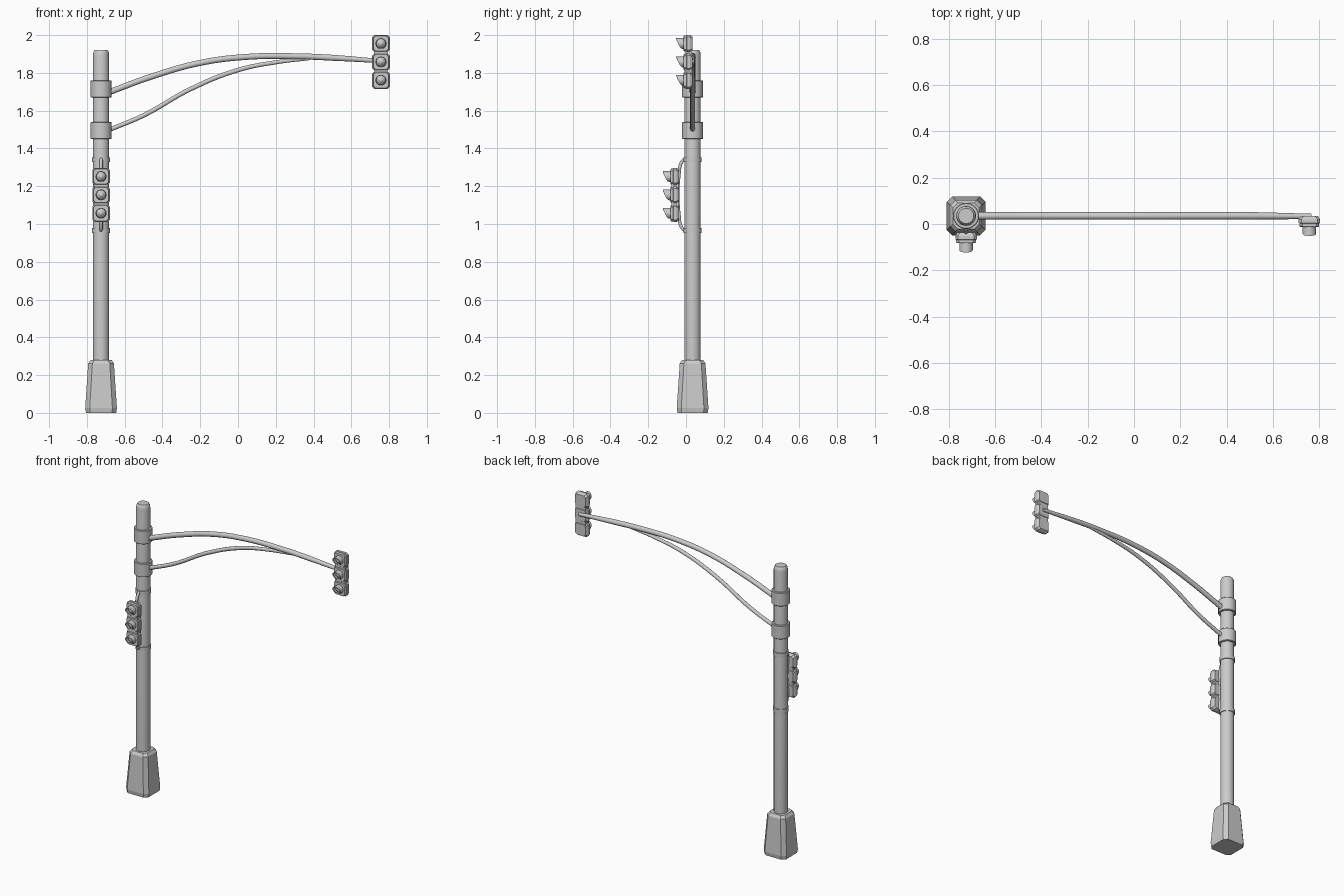
import bpy, bmesh, math

if "Cube" in bpy.data.objects:
    bpy.data.objects.remove(bpy.data.objects["Cube"])

PX, PY = -0.725, 0.035   # pole axis


def finish(name, bm, smooth=True, bevel=0):
    bmesh.ops.recalc_face_normals(bm, faces=bm.faces)
    me = bpy.data.meshes.new(name)
    bm.to_mesh(me)
    bm.free()
    ob = bpy.data.objects.new(name, me)
    bpy.context.collection.objects.link(ob)
    bpy.ops.object.select_all(action='DESELECT')
    ob.select_set(True)
    bpy.context.view_layer.objects.active = ob
    if bevel:
        m = ob.modifiers.new("bevel", 'BEVEL')
        m.width, m.segments = bevel, 1
    if smooth:
        bpy.ops.object.shade_smooth_by_angle(angle=math.radians(35))
    return ob


def loft(name, rings, smooth=True, bevel=0):
    """Skin a list of equal-length point rings and cap both ends."""
    bm = bmesh.new()
    vs = [[bm.verts.new(p) for p in r] for r in rings]
    n = len(vs[0])
    for a, b in zip(vs, vs[1:]):
        for i in range(n):
            bm.faces.new((a[i], a[(i + 1) % n], b[(i + 1) % n], b[i]))
    bm.faces.new(vs[0])
    bm.faces.new(vs[-1])
    return finish(name, bm, smooth, bevel)


def lathe(name, profile, n=24):
    """Round part about the pole axis; profile is (radius, z)."""
    ang = [2 * math.pi * i / n for i in range(n)]
    return loft(name, [[(PX + r * math.cos(a), PY + r * math.sin(a), z) for a in ang]
                       for r, z in profile])


def octagon(hx, hy, c):
    return [(hx, -hy + c), (hx, hy - c), (hx - c, hy), (-hx + c, hy),
            (-hx, hy - c), (-hx, -hy + c), (-hx + c, -hy), (hx - c, -hy)]


def tube(name, pts, depth):
    """Smooth pipe through (x, y, z, radius factor) points."""
    cu = bpy.data.curves.new(name, 'CURVE')
    cu.dimensions = '3D'
    cu.bevel_depth, cu.bevel_resolution = depth, 3
    cu.resolution_u, cu.use_fill_caps = 8, True
    sp = cu.splines.new('BEZIER')
    sp.bezier_points.add(len(pts) - 1)
    for bp, (x, y, z, r) in zip(sp.bezier_points, pts):
        bp.co, bp.radius = (x, y, z), r
        bp.handle_left_type = bp.handle_right_type = 'AUTO'
    sp.use_smooth = True
    ob = bpy.data.objects.new(name, cu)
    bpy.context.collection.objects.link(ob)
    bpy.ops.object.select_all(action='DESELECT')
    ob.select_set(True)
    bpy.context.view_layer.objects.active = ob
    bpy.ops.object.convert(target='MESH')


# Faceted base
loft("base", [[(PX + x, PY + y, z) for x, y in octagon(h, h, c)]
              for h, c, z in [(.080, .022, 0), (.084, .024, .025),
                              (.068, .022, .262), (.056, .020, .28)]], smooth=False)

# Pole, clamps and bracket bands
lathe("pole", [(.043, .27), (.043, 1.895), (.040, 1.912), (.033, 1.922)])
for i, z in enumerate((1.715, 1.495)):
    lathe(f"arm_clamp_{i}", [(.053, z - .045), (.056, z - .042), (.056, z + .042), (.053, z + .045)])
for i, z in enumerate((1.34, .965)):
    lathe(f"bracket_band_{i}", [(.048, z - .013), (.048, z + .013)])

# Mast arms
tube("upper_arm", [(-.69, PY, 1.695, 1), (-.45, PY, 1.783, 1), (-.2, PY, 1.853, 1),
                   (.05, PY, 1.885, 1), (.3, PY, 1.888, 1), (.5, PY, 1.88, 1),
                   (.765, .033, 1.862, .7)], .0165)
tube("lower_arm", [(-.69, PY, 1.495, 1), (-.5, PY, 1.575, 1), (-.25, PY, 1.715, 1),
                   (0, PY, 1.815, 1), (.2, PY, 1.856, .9), (.38, PY, 1.876, .7)], .0125)

# Bracket holding the lower signal
tube("signal_bracket", [(PX, .0, 1.348, 1), (PX, -.022, 1.33, 1), (PX, -.036, 1.27, 1),
                        (PX, -.036, 1.04, 1), (PX, -.022, .98, 1), (PX, .0, .962, 1)], .009)


def visor(name, x, y, z):
    """Hood around a lamp: long at the top, short at the bottom."""
    bm = bmesh.new()
    n, rows = 24, []
    for i in range(n):
        a = 2 * math.pi * i / n
        c, s = math.cos(a), math.sin(a)
        d = .004 + .036 * math.sqrt(max(0, (1 + s) / 2))
        rows.append([bm.verts.new((x + r * c, y - q, z + r * s))
                     for r, q in ((.029, -.003), (.029, d), (.025, d), (.025, -.003))])
    for i in range(n):
        a, b = rows[i], rows[(i + 1) % n]
        for k in range(4):
            bm.faces.new((a[k], b[k], b[(k + 1) % 4], a[(k + 1) % 4]))
    finish(name, bm)


def lens(name, x, y, z):
    """Shallow dome with a raised centre."""
    n = 20
    prof = [(.0255, -.002), (.022, .006), (.014, .011), (.011, .014), (.005, .018)]
    loft(name, [[(x + r * math.cos(2 * math.pi * i / n), y - q,
                  z + r * math.sin(2 * math.pi * i / n)) for i in range(n)]
                for r, q in prof])


def signal(name, x, y, zc):
    """Three-lamp head; y is its front face, body runs back 0.045."""
    # Narrow core joining the three sections
    loft(f"{name}_core", [[(x + u, y + d, zc + w) for u, w in octagon(.037, .135, .008)]
                          for d in (.006, .043)], smooth=False)
    for i in (-1, 0, 1):
        z = zc + i * .097
        # Section: rear shell then slightly smaller front door
        loft(f"{name}_section_{i + 1}",
             [[(x + u, y + d, z + w) for u, w in octagon(h, h, .012)]
              for h, d in ((.040, 0), (.0425, .004), (.0425, .015), (.0465, .016),
                           (.0465, .032), (.038, .046))], smooth=False)
        visor(f"{name}_visor_{i + 1}", x, y, z)
        lens(f"{name}_lens_{i + 1}", x, y, z)


signal("arm_signal", .757, -.012, 1.858)
signal("pole_signal", PX, -.083, 1.154)
